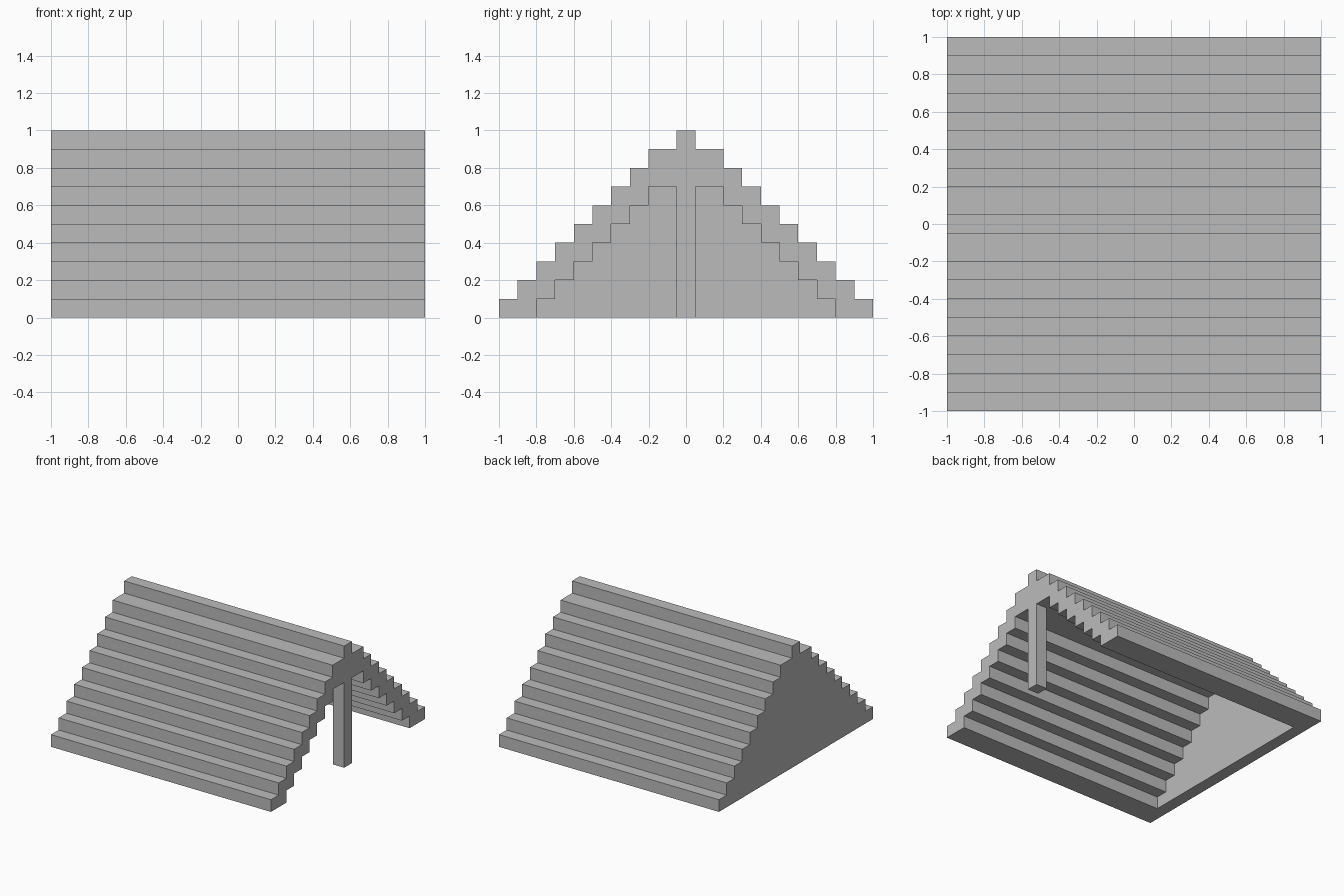
import bpy
import bmesh

cube = bpy.data.objects.get("Cube")
if cube:
    bpy.data.objects.remove(cube, do_unlink=True)

STEP = 0.1

grey = bpy.data.materials.new("plain grey")
grey.use_nodes = True
colour = (0.5, 0.5, 0.5, 1)
grey.diffuse_color = colour
grey.node_tree.nodes["Principled BSDF"].inputs["Base Color"].default_value = colour


def stair_half(widths, base):
    """Right half of a stepped gable outline, from the foot upwards."""
    points = []
    for i, w in enumerate(widths):
        points += [(w, base if i == 0 else i * STEP), (w, (i + 1) * STEP)]
    return points


def prism(name, half, x0, x1):
    """Mirror a half outline in y and extrude it along x."""
    outline = half + [(-y, z) for y, z in reversed(half)]
    bm = bmesh.new()
    face = bm.faces.new([bm.verts.new((x0, y, z)) for y, z in outline])
    side = bmesh.ops.extrude_face_region(bm, geom=[face])["geom"]
    moved = [v for v in side if isinstance(v, bmesh.types.BMVert)]
    bmesh.ops.translate(bm, verts=moved, vec=(x1 - x0, 0, 0))
    bmesh.ops.recalc_face_normals(bm, faces=bm.faces)
    mesh = bpy.data.meshes.new(name)
    bm.to_mesh(mesh)
    bm.free()
    mesh.materials.append(grey)
    obj = bpy.data.objects.new(name, mesh)
    bpy.context.collection.objects.link(obj)
    return obj


# Stepped roof with a narrow ridge, closed at the left-hand end of x
outer = [1 - i * STEP for i in range(9)] + [0.05]
roof = prism("stepped_roof_and_end_wall", stair_half(outer, 0), -1, 1)

# Stepped hollow, open at the +x end and underneath
inner = [0.8 - i * STEP for i in range(7)]
hollow = prism("hollow_cutter", stair_half(inner, -STEP), -0.9, 1.1)
hollow.hide_render = True
hollow.hide_viewport = True
hollow.display_type = 'WIRE'

cut = roof.modifiers.new("hollow", 'BOOLEAN')
cut.operation = 'DIFFERENCE'
cut.solver = 'EXACT'
cut.object = hollow

# Square post under the ridge at the open end
prism("support_post", [(0.05, 0), (0.05, 0.7)], 0.9, 1)
